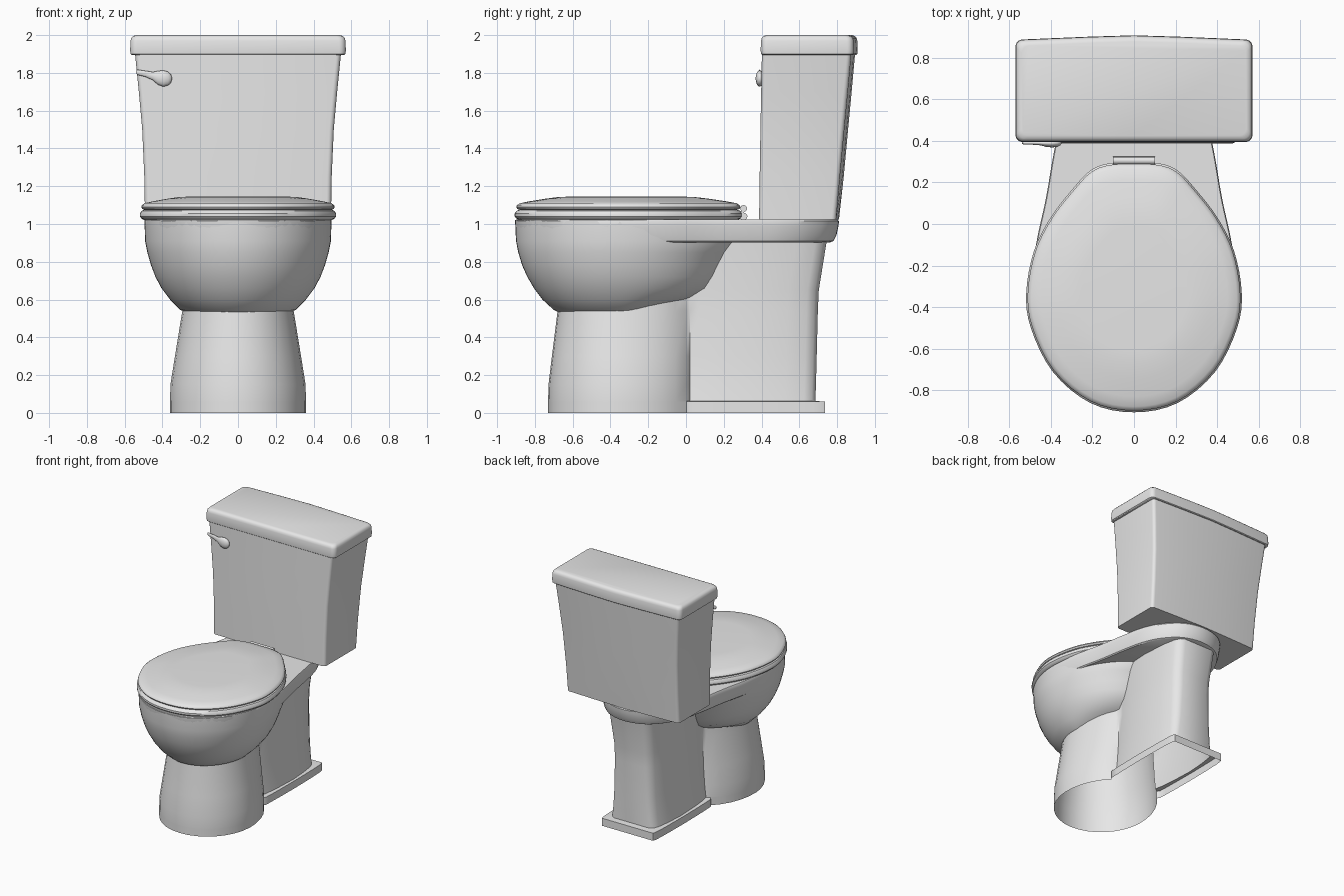
import bpy, bmesh, math
from mathutils import Vector

cube = bpy.data.objects.get("Cube")
if cube:
    bpy.data.objects.remove(cube, do_unlink=True)

porcelain = bpy.data.materials.new("porcelain grey")
porcelain.use_nodes = True
GREY = (0.8, 0.8, 0.8, 1)
porcelain.diffuse_color = GREY
porcelain.node_tree.nodes["Principled BSDF"].inputs["Base Color"].default_value = GREY


def loft(name, rings, cap_start=True, cap_end=True, angle=35):
    """Skin a list of equal-length closed rings."""
    bm = bmesh.new()
    rows = [[bm.verts.new(p) for p in ring] for ring in rings]
    n = len(rows[0])
    for a, b in zip(rows, rows[1:]):
        for i in range(n):
            j = (i + 1) % n
            bm.faces.new((a[i], a[j], b[j], b[i]))
    if cap_start:
        bm.faces.new(rows[0][::-1])
    if cap_end:
        bm.faces.new(rows[-1])
    bmesh.ops.recalc_face_normals(bm, faces=bm.faces)
    mesh = bpy.data.meshes.new(name)
    bm.to_mesh(mesh)
    bm.free()
    mesh.materials.append(porcelain)
    obj = bpy.data.objects.new(name, mesh)
    bpy.context.collection.objects.link(obj)
    bpy.ops.object.select_all(action='DESELECT')
    obj.select_set(True)
    bpy.context.view_layer.objects.active = obj
    bpy.ops.object.shade_smooth_by_angle(angle=math.radians(angle))
    return obj


def mirrored(half):
    """Close a +x half outline whose first and last points lie on x = 0."""
    return half + [(-x, y) for x, y in half[-2:0:-1]]


def spline(points, steps=4):
    """Closed Catmull-Rom curve through the points."""
    p = [Vector(q) for q in points]
    n, out = len(p), []
    for i in range(n):
        a, b, c, d = p[i - 1], p[i], p[(i + 1) % n], p[(i + 2) % n]
        for s in range(steps):
            t = s / steps
            out.append((b * 2 + (c - a) * t + (a * 2 - b * 5 + c * 4 - d) * t ** 2
                        + (b * 3 - a - c * 3 + d) * t ** 3) / 2)
    return out


def at(outline, z, scale=1.0, cy=0.0):
    return [(x * scale, cy + (y - cy) * scale, z) for x, y in outline]


def egg(w, front, back, mid=-0.35, n=64):
    out = []
    for i in range(n):
        t = 2 * math.pi * i / n
        c = -math.cos(t)
        out.append((w * math.sin(t), mid + c * ((back - mid) if c > 0 else (mid - front))))
    return out


def box_outline(w, front, back, bulge, r):
    """Rounded rectangle whose back rises to a shallow central ridge."""
    half = [(0, front)]
    for cx, cy, start in ((w - r, front + r, -90), (w - r, back - r, 0)):
        for k in range(6):
            t = math.radians(start + 18 * k)
            half.append((cx + r * math.cos(t), cy + r * math.sin(t)))
    half += [(w * 0.4, back + bulge * 0.65), (0, back + bulge)]
    return mirrored(half)


# Pedestal: round front column flowing into a narrow, softly bowed rear block with a plinth
def pedestal_ring(z, w, front, block, back, r):
    mid, half = -0.35, []
    for k in range(14):
        t = math.radians(11 * k)
        depth = (mid - front) if k < 8 else 0.44
        half.append((w * math.sin(t), mid - depth * math.cos(t)))
    half += [(block - r * 0.8, 0.02), (block - r * 0.5, 0.08), (block - r * 0.2, 0.2), (block, 0.38),
             (block - r * 0.25, back - 0.16), (block - r * 0.6, back - 0.06),
             (block - r, back - 0.02), (block - r * 1.7, back), (0, back)]
    return at(mirrored(half), z)


loft("pedestal", [pedestal_ring(*r) for r in (
    (0, 0.36, -0.73, 0.24, 0.735, 0.01), (0.06, 0.36, -0.73, 0.24, 0.735, 0.01),
    (0.063, 0.36, -0.73, 0.222, 0.685, 0.04), (0.15, 0.358, -0.728, 0.215, 0.688, 0.045),
    (0.3, 0.334, -0.71, 0.208, 0.692, 0.05), (0.54, 0.295, -0.68, 0.205, 0.698, 0.055),
    (0.65, 0.28, -0.67, 0.205, 0.703, 0.055), (0.91, 0.27, -0.66, 0.217, 0.745, 0.055))],
    cap_start=False, angle=60)

# Bowl, its back sweeping up into the shelf
loft("bowl", [at(egg(w, f, b), z) for z, w, f, b in (
    (0.53, 0.27, -0.67, -0.2), (0.545, 0.305, -0.7, -0.14), (0.6, 0.36, -0.76, 0.04),
    (0.66, 0.405, -0.805, 0.15), (0.72, 0.437, -0.84, 0.19), (0.78, 0.46, -0.867, 0.22),
    (0.85, 0.48, -0.888, 0.26), (0.91, 0.492, -0.9, 0.31), (1.02, 0.495, -0.905, 0.32))])

# Rim running back into the shelf under the tank
rim = spline(mirrored([(0, -0.905), (0.2, -0.86), (0.38, -0.71), (0.475, -0.5), (0.495, -0.33),
                       (0.472, -0.1), (0.425, 0.12), (0.385, 0.35), (0.345, 0.52),
                       (0.275, 0.66), (0.16, 0.77), (0, 0.81)]))
loft("rim_shelf", [at(rim, z, s, -0.1) for z, s in (
    (0.903, 0.95), (0.91, 0.968), (0.94, 0.985), (0.99, 0.997), (1.015, 1), (1.025, 0.99))])

# Seat ring and domed lid share an outline
cover = spline(mirrored([(0, -0.905), (0.21, -0.86), (0.39, -0.71), (0.495, -0.5), (0.517, -0.33),
                         (0.48, -0.13), (0.4, 0.03), (0.3, 0.16), (0.21, 0.255),
                         (0.12, 0.29), (0, 0.295)]))
loft("seat", [at(cover, z, s, -0.33) for z, s in (
    (1.02, 0.96), (1.03, 0.99), (1.04, 1.004), (1.055, 1.004), (1.07, 0.985), (1.075, 0.96))])
loft("seat_lid", [at(cover, z, s, -0.33) for z, s in (
    (1.074, 0.955), (1.08, 0.98), (1.09, 0.99), (1.1, 0.982), (1.11, 0.955),
    (1.12, 0.87), (1.134, 0.72), (1.143, 0.6), (1.145, 0.5))])

# Hinge rods and the plate between them
def rod(name, y, z, r, half_len):
    circle = [(r * math.cos(k * math.pi / 8), r * math.sin(k * math.pi / 8)) for k in range(16)]
    loft(name, [[(x, y + a, z + b) for a, b in circle] for x in (-half_len, half_len)])


rod("hinge_upper", 0.305, 1.082, 0.018, 0.1)
rod("hinge_lower", 0.305, 1.04, 0.02, 0.1)
loft("hinge_plate", [at([(-0.1, 0.29), (0.1, 0.29), (0.1, 0.308), (-0.1, 0.308)], z)
                     for z in (1.02, 1.075)])

# Tank flaring upward
loft("tank", [at(box_outline(w, f, b, g, 0.025), z) for z, w, f, b, g in (
    (1.025, 0.492, 0.387, 0.795, 0.015), (1.25, 0.496, 0.39, 0.815, 0.02),
    (1.5, 0.507, 0.394, 0.838, 0.02), (1.7, 0.525, 0.398, 0.857, 0.02),
    (1.91, 0.546, 0.402, 0.876, 0.02))])

# Tank lid with softened edges
def lid_ring(z, inset):
    return at(box_outline(0.571 - inset, 0.395 + inset, 0.889 - inset, 0.02, 0.035), z)


loft("tank_lid", [lid_ring(z, i) for z, i in (
    (1.895, 0.008), (1.9, 0.002), (1.92, 0), (1.97, 0.002), (1.985, 0.006),
    (1.995, 0.015), (2.0, 0.03))])

# Flush lever: slim arm swelling into a round grip
lever = []
for x, z, r in ((-0.54, 1.805, 0.008), (-0.53, 1.803, 0.014), (-0.49, 1.795, 0.016),
                (-0.45, 1.783, 0.022), (-0.425, 1.774, 0.036), (-0.395, 1.77, 0.043),
                (-0.37, 1.77, 0.036), (-0.355, 1.77, 0.022), (-0.35, 1.77, 0.006)):
    lever.append([(x, 0.39 + 0.5 * r * math.cos(k * math.pi / 8), z + r * math.sin(k * math.pi / 8))
                  for k in range(16)])
loft("flush_lever", lever, angle=60)
